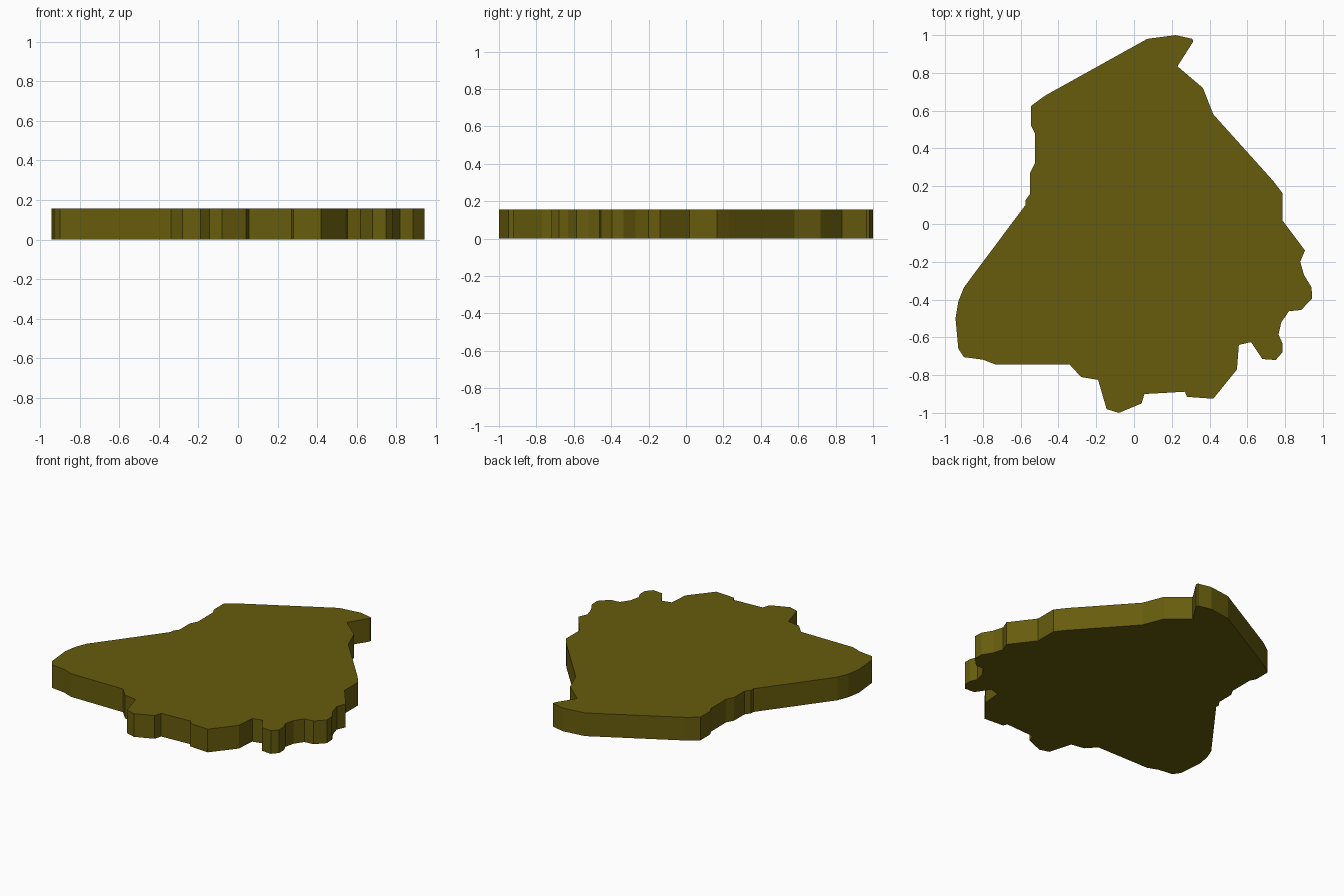
import bpy, bmesh

HEIGHT = 0.157

# Outline of the slab seen from above, anticlockwise from the top tip
OUTLINE = [
    (0.31, 0.98), (0.22, 1.0), (0.07, 0.98), (-0.47, 0.68), (-0.545, 0.625),
    (-0.545, 0.52), (-0.525, 0.48), (-0.525, 0.32), (-0.55, 0.27), (-0.55, 0.16),
    (-0.575, 0.125), (-0.575, 0.10), (-0.90, -0.335), (-0.93, -0.41),
    (-0.945, -0.50), (-0.93, -0.66), (-0.90, -0.705), (-0.80, -0.718),
    (-0.73, -0.745), (-0.34, -0.745), (-0.28, -0.81), (-0.19, -0.825),
    (-0.145, -0.98), (-0.08, -1.0), (0.04, -0.95), (0.055, -0.90),
    (0.27, -0.888), (0.28, -0.915), (0.42, -0.925), (0.545, -0.77),
    (0.555, -0.64), (0.62, -0.625), (0.68, -0.715), (0.75, -0.72),
    (0.785, -0.68), (0.785, -0.63), (0.765, -0.585), (0.78, -0.52),
    (0.82, -0.462), (0.885, -0.455), (0.943, -0.395), (0.94, -0.335),
    (0.90, -0.27), (0.88, -0.20), (0.905, -0.14), (0.785, 0.02),
    (0.785, 0.165), (0.735, 0.23), (0.42, 0.58), (0.365, 0.72),
    (0.23, 0.835), (0.313, 0.965),
]

# Slab: fill the outline and extrude it upwards
bm = bmesh.new()
base = bm.faces.new([bm.verts.new((x, y, 0)) for x, y in OUTLINE])
ext = bmesh.ops.extrude_face_region(bm, geom=[base], use_keep_orig=True)
top = [v for v in ext["geom"] if isinstance(v, bmesh.types.BMVert)]
bmesh.ops.translate(bm, vec=(0, 0, HEIGHT), verts=top)
bmesh.ops.recalc_face_normals(bm, faces=bm.faces)
mesh = bpy.data.meshes.new("land_slab")
bm.to_mesh(mesh)
bm.free()
slab = bpy.data.objects.new("land_slab", mesh)
bpy.context.collection.objects.link(slab)

# Olive colour
olive = bpy.data.materials.new("olive")
olive.diffuse_color = (0.135, 0.108, 0.004, 1)
mesh.materials.append(olive)
